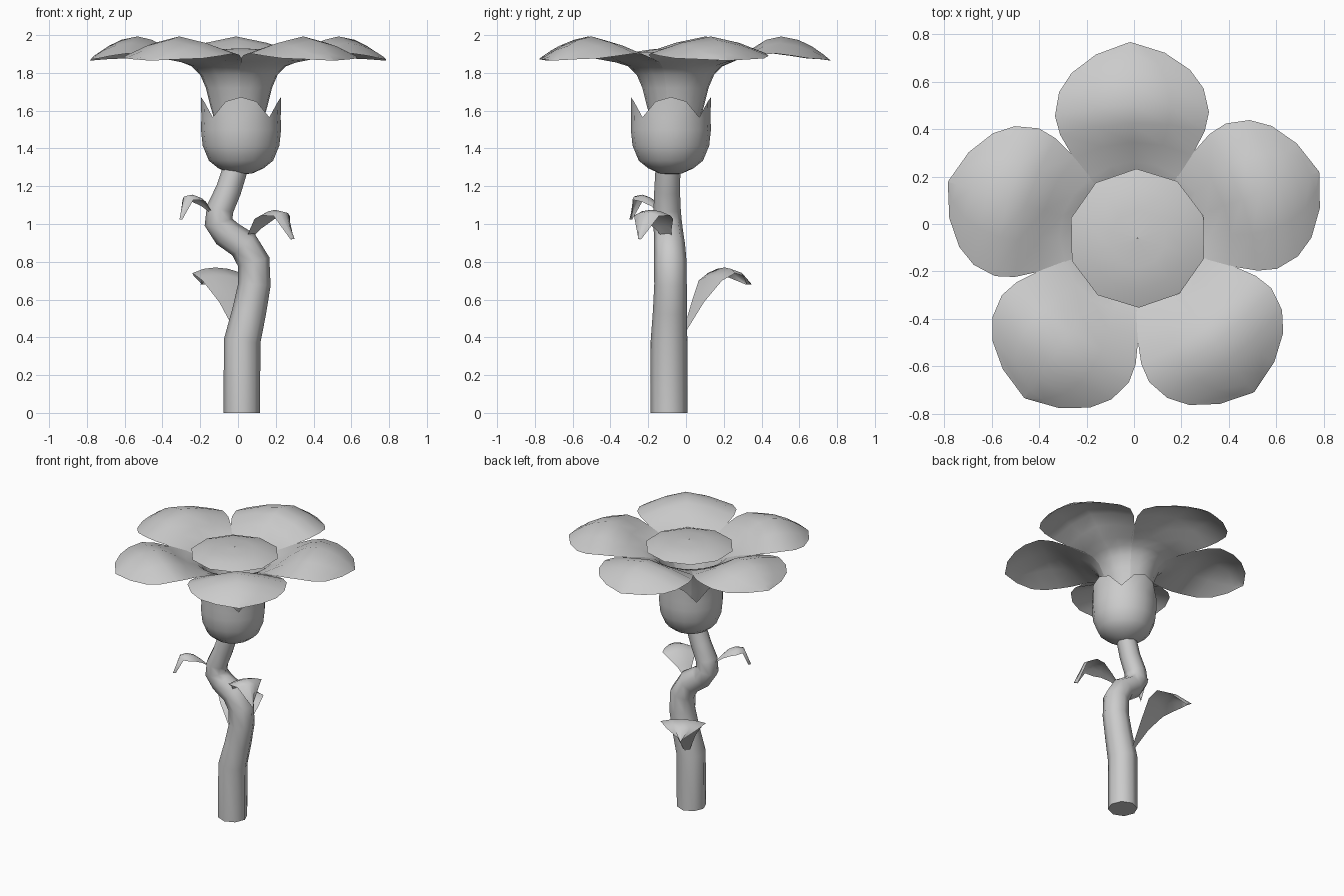
import bpy
from math import sin, cos, radians, pi

if "Cube" in bpy.data.objects:
    bpy.data.objects.remove(bpy.data.objects["Cube"])


def make(name, verts, faces, angle=60):
    me = bpy.data.meshes.new(name)
    me.from_pydata(verts, [], faces)
    me.update()
    ob = bpy.data.objects.new(name, me)
    bpy.context.collection.objects.link(ob)
    smooth(ob, angle)
    return ob


def smooth(ob, angle=60):
    bpy.ops.object.select_all(action='DESELECT')
    ob.select_set(True)
    bpy.context.view_layer.objects.active = ob
    bpy.ops.object.shade_smooth_by_angle(angle=radians(angle))


def grid_faces(rows, cols, wrap=False):
    n = cols if wrap else cols - 1
    return [(r * cols + c, r * cols + (c + 1) % cols,
             (r + 1) * cols + (c + 1) % cols, (r + 1) * cols + c)
            for r in range(rows - 1) for c in range(n)]


def turn(x, y, ang, cx, cy):
    return cx + x * cos(ang) - y * sin(ang), cy + x * sin(ang) + y * cos(ang)


# Stem: octagonal tube swept along a bending path (x, y, z, radius)
path = [(.02, -.09, 0, .097), (.022, -.09, .38, .097), (.06, -.085, .54, .09),
        (.087, -.082, .68, .086), (.083, -.083, .8, .086), (.03, -.087, .89, .082),
        (-.06, -.092, .95, .078), (-.103, -.098, 1.01, .076),
        (-.095, -.1, 1.08, .072), (-.05, -.1, 1.18, .068), (-.012, -.095, 1.3, .066)]
cu = bpy.data.curves.new("stem", 'CURVE')
cu.dimensions = '3D'
cu.bevel_depth = 1
cu.bevel_resolution = 2
cu.use_fill_caps = True
sp = cu.splines.new('POLY')
sp.points.add(len(path) - 1)
for p, (x, y, z, r) in zip(sp.points, path):
    p.co, p.radius = (x, y, z, 1), r
stem = bpy.data.objects.new("stem", cu)
bpy.context.collection.objects.link(stem)
stem.select_set(True)
bpy.context.view_layer.objects.active = stem
bpy.ops.object.convert(target='MESH')
smooth(bpy.context.view_layer.objects.active)

# Calyx: round cup whose rim rises into four sepals
cup = [(.005, 1.262), (.06, 1.268), (.12, 1.295), (.17, 1.335), (.203, 1.415),
       (.212, 1.5), (.21, 1.56)]
N = 16
verts = []
for r, z in cup + [(.212, None)]:
    for i in range(N):
        a = 2 * pi * i / N
        h = 1.565 + .107 * abs(cos(2 * a)) ** .7 if z is None else z
        verts.append((.016 + r * cos(a), -.08 + r * sin(a), h))
make("calyx", verts, grid_faces(len(cup) + 1, N, True))

# Petals: each is a fifth of the funnel that flares into an arched blade
CX, CY = .005, -.056
funnel = [(.1, 1.45), (.15, 1.62), (.175, 1.72), (.205, 1.79), (.25, 1.835)]
# blade rows: distance out, edge setback, half width, ridge height, edge drop
blade = [(.32, .07, .19, 1.865, .01), (.4, .06, .25, 1.925, .05),
         (.48, .04, .305, 1.975, .08), (.56, .04, .325, 1.993, .09),
         (.65, .03, .305, 1.975, .085), (.72, .02, .25, 1.942, .065),
         (.785, .01, .145, 1.897, .025), (.823, 0, .004, 1.865, 0)]
cols = [-1, -.5, 0, .5, 1]
for k in range(5):
    ang = radians(91.5 + 72 * k)
    verts = []
    for r, z in funnel:
        for t in cols:
            a = radians(36 * t)
            verts.append((*turn(r * cos(a), r * sin(a), ang, CX, CY), z))
    for d, back, w, z, drop in blade:
        for t in cols:
            verts.append((*turn(d - back * t * t, w * t, ang, CX, CY),
                          z - drop * abs(t) ** 1.4))
    make(f"petal_{k + 1}", verts, grid_faces(len(funnel) + len(blade), len(cols)))

# Flower centre: ten-sided shallow dome
dome = [(.293, 1.882), (.22, 1.91), (.12, 1.925), (.002, 1.93)]
verts = [(.015 + r * cos(radians(18 + 36 * i + 1)), -.06 + r * sin(radians(18 + 36 * i + 1)), z)
         for r, z in dome for i in range(10)]
make("flower_centre", verts, grid_faces(len(dome), 10, True))


# Leaves: rise from the stem, arch over a wide crest and droop to a point
def leaf(name, base, heading, length, half, rise, end):
    rows = [(0, .1, 0), (.22, .45, .5), (.42, .85, .87), (.6, 1, 1),
            (.8, .68, .93), (1, .03, None)]
    verts = []
    for f, w, h in rows:
        for t in cols:
            z = base[2] + (end if h is None else rise * h)
            x = length * f * (1 - .08 * t * t)
            verts.append((*turn(x, half * w * t, radians(heading), base[0], base[1]),
                          z - .03 * w * t * t))
    make(name, verts, grid_faces(len(rows), len(cols)))


leaf("leaf_low", (0, -.01, .43), 119, .41, .15, .34, .25)
leaf("leaf_right", (.04, -.085, .9), -33, .31, .115, .175, .02)
leaf("leaf_left", (-.14, -.13, 1.06), 225, .24, .06, .095, -.035)
